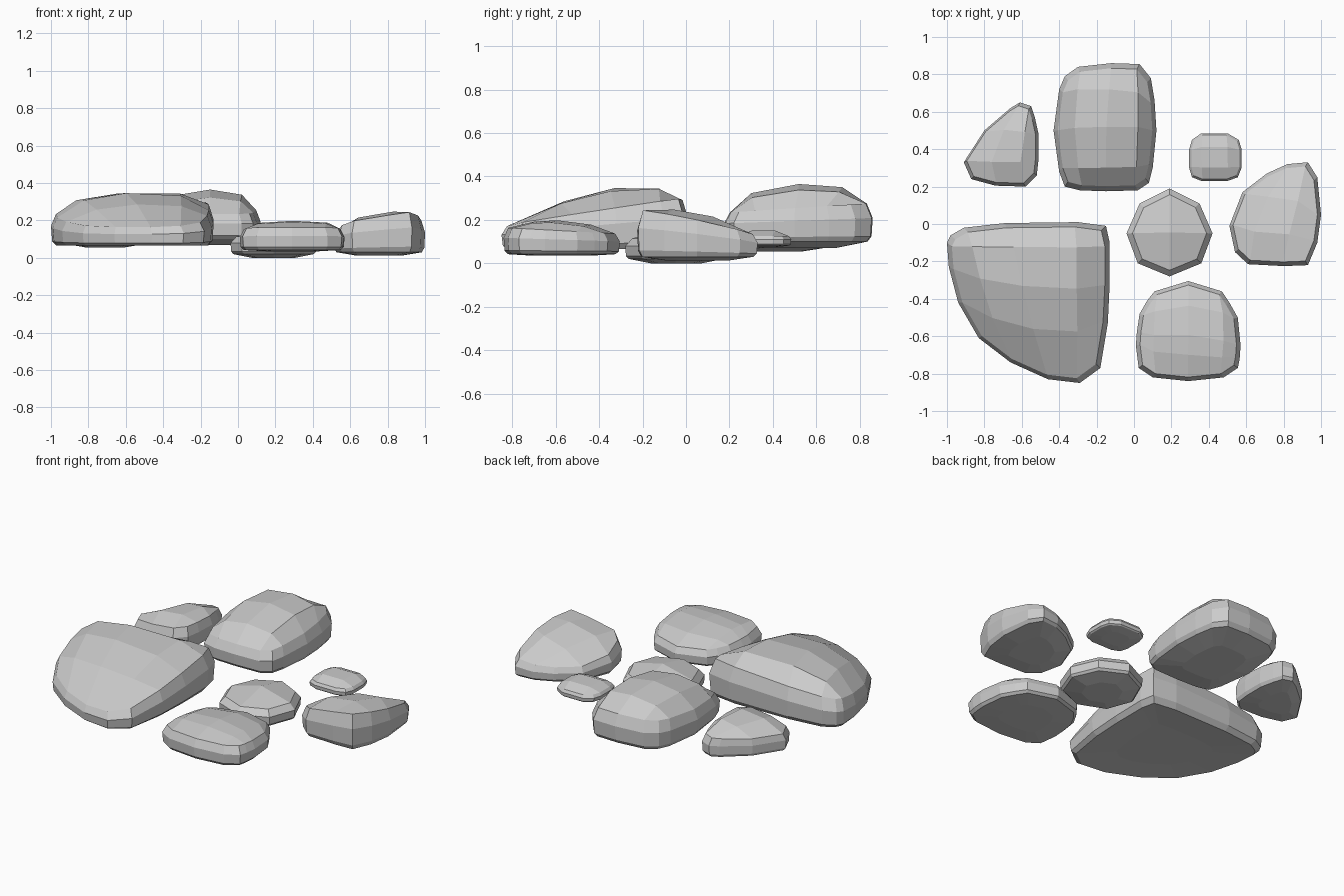
import bpy, bmesh

if "Cube" in bpy.data.objects:
    bpy.data.objects.remove(bpy.data.objects["Cube"])


def stone(name, pts, base, belly, rim, slope, dome, inset=0.92):
    """Pebble: plan outline (4 equal sides), domed quad-grid top, bevelled sides, plump underside."""
    m, n = len(pts), len(pts) // 4
    cx = (max(p[0] for p in pts) + min(p[0] for p in pts)) / 2
    cy = (max(p[1] for p in pts) + min(p[1] for p in pts)) / 2
    bm = bmesh.new()

    def rim_z(x, y):
        return rim + slope[0] * (x - cx) + slope[1] * (y - cy)

    def ring(scale, blend):
        out = []
        for x, y in pts:
            out.append(bm.verts.new((cx + (x - cx) * scale, cy + (y - cy) * scale,
                                     base + (rim_z(x, y) - base) * blend)))
        return out

    foot, low, high, top = ring(0.93, 0), ring(0.985, 0.14), ring(1, 0.62), ring(inset, 1)
    for a, b in ((foot, low), (low, high), (high, top)):
        for i in range(m):
            j = (i + 1) % m
            bm.faces.new((a[i], a[j], b[j], b[i]))

    # underside
    inner = []
    for x, y in pts:
        inner.append(bm.verts.new((cx + (x - cx) * 0.5, cy + (y - cy) * 0.5, belly)))
    for i in range(m):
        j = (i + 1) % m
        bm.faces.new((foot[j], foot[i], inner[i], inner[j]))
    bm.faces.new(inner)

    # top grid, blended between the four sides of the shoulder ring
    grid = {}
    for k in range(n + 1):
        grid[k, 0] = top[k]
        grid[n, k] = top[n + k]
        grid[n - k, n] = top[2 * n + k]
        grid[0, n - k] = top[(3 * n + k) % m]
    edge = {key: v.co.copy() for key, v in grid.items()}
    for i in range(1, n):
        for j in range(1, n):
            u, v = i / n, j / n
            p = (edge[i, 0] * (1 - v) + edge[i, n] * v + edge[0, j] * (1 - u) + edge[n, j] * u
                 - edge[0, 0] * (1 - u) * (1 - v) - edge[n, 0] * u * (1 - v)
                 - edge[0, n] * (1 - u) * v - edge[n, n] * u * v)
            p.z += dome * (1 - (2 * u - 1) ** 2) * (1 - (2 * v - 1) ** 2)
            grid[i, j] = bm.verts.new(p)
    for i in range(n):
        for j in range(n):
            bm.faces.new((grid[i, j], grid[i + 1, j], grid[i + 1, j + 1], grid[i, j + 1]))

    bmesh.ops.recalc_face_normals(bm, faces=bm.faces)
    mesh = bpy.data.meshes.new(name)
    bm.to_mesh(mesh)
    bm.free()
    bpy.context.collection.objects.link(bpy.data.objects.new(name, mesh))


# large front-left stone
stone("large_stone",
      [(-.98, -.06), (-.91, -.02), (-.69, .005), (-.3, .01),
       (-.15, -.01), (-.13, -.1), (-.13, -.32), (-.14, -.53),
       (-.18, -.77), (-.29, -.85), (-.46, -.83), (-.66, -.74),
       (-.83, -.61), (-.94, -.42), (-.99, -.23), (-1, -.1)],
      .065, .075, .215, (.06, .14), .12, .94)

# tall back stone
stone("back_stone",
      [(-.37, .79), (-.3, .84), (-.12, .86), (.03, .855),
       (.09, .78), (.11, .66), (.12, .5), (.1, .3),
       (.08, .22), (.02, .18), (-.15, .175), (-.29, .18),
       (-.37, .2), (-.4, .28), (-.43, .5), (-.4, .72)],
      .1, .07, .255, (0, .06), .11)

# wedge-shaped back-left stone
stone("wedge_stone",
      [(-.66, .62), (-.61, .65), (-.55, .63),
       (-.53, .57), (-.51, .48), (-.51, .35),
       (-.52, .26), (-.58, .2), (-.74, .205),
       (-.87, .24), (-.91, .33), (-.8, .5)],
      .07, .055, .185, (.1, -.05), .055)

# right stone, leaning up to the outer front
stone("right_stone",
      [(.71, .27), (.82, .32), (.93, .33),
       (.98, .25), (1, .05), (.98, -.1),
       (.93, -.22), (.8, -.225), (.61, -.215),
       (.54, -.15), (.51, -.01), (.58, .17)],
      .03, .012, .165, (.14, -.2), .06)

# smallest stone
stone("small_stone",
      [(.31, .45), (.36, .485), (.5, .485),
       (.56, .45), (.575, .4), (.575, .3),
       (.555, .25), (.5, .23), (.36, .23),
       (.31, .25), (.295, .3), (.295, .4)],
      .082, .075, .125, (0, 0), .032)

# eight-sided middle stone
stone("middle_stone",
      [(.03, .11), (.19, .19), (.35, .11), (.42, -.05),
       (.36, -.21), (.19, -.28), (.02, -.21), (-.04, -.05)],
      .02, 0, .115, (0, 0), .05, .86)

# front stone
stone("front_stone",
      [(.07, -.41), (.11, -.36), (.29, -.305), (.47, -.36),
       (.51, -.42), (.555, -.5), (.57, -.65), (.565, -.72),
       (.555, -.77), (.48, -.82), (.29, -.84), (.1, -.82),
       (.025, -.77), (.01, -.65), (.015, -.58), (.03, -.48)],
      .042, .035, .15, (0, -.05), .047)
